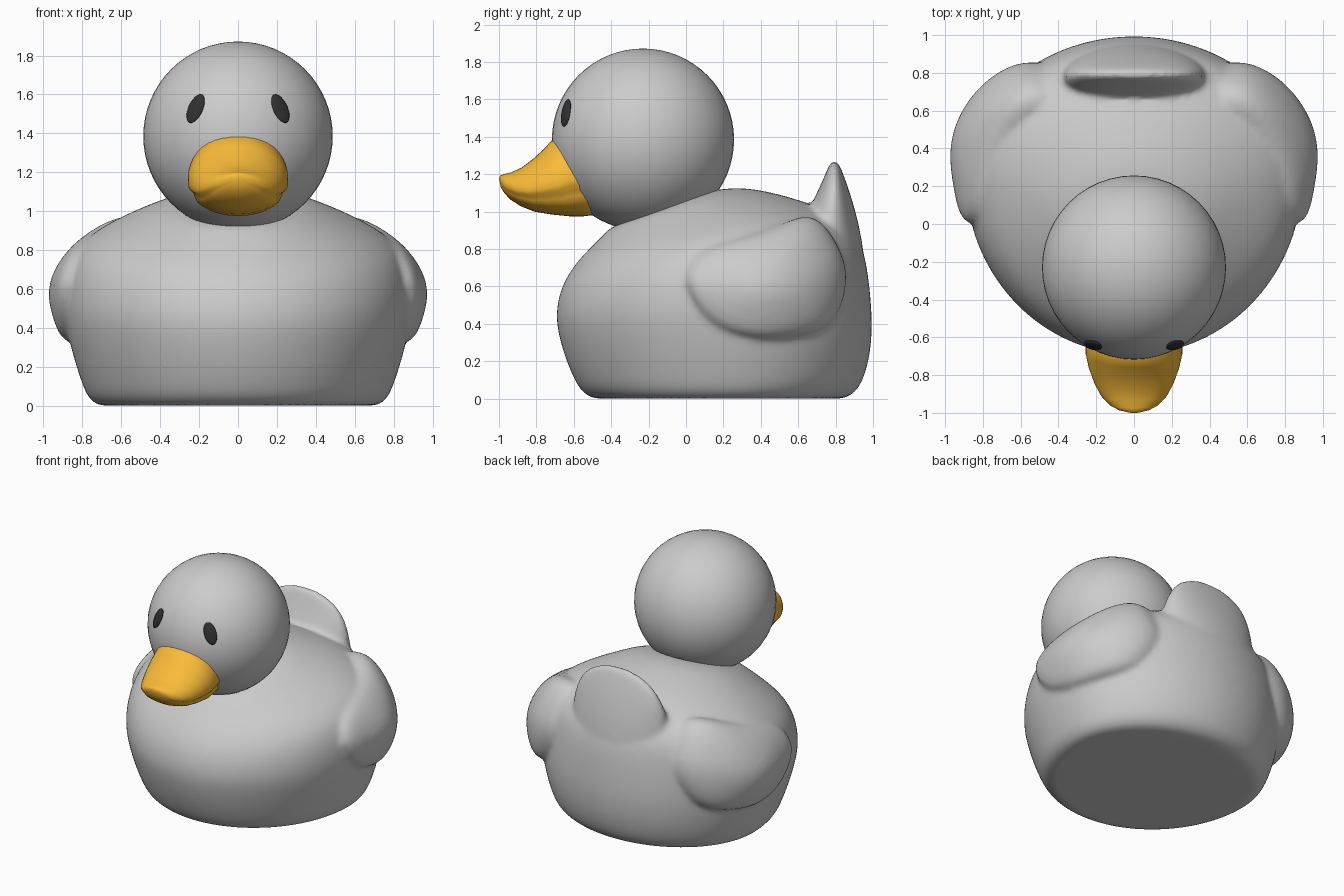
import bpy, bmesh, math
from mathutils import Vector, Matrix

if "Cube" in bpy.data.objects:
    bpy.data.objects.remove(bpy.data.objects["Cube"])

SEG = 40


def material(name, rgb):
    m = bpy.data.materials.new(name)
    m.diffuse_color = (*rgb, 1)
    m.use_nodes = True
    m.node_tree.nodes["Principled BSDF"].inputs["Base Color"].default_value = m.diffuse_color
    return m


def finish(bm, name, mat=None):
    bmesh.ops.recalc_face_normals(bm, faces=bm.faces)
    for f in bm.faces:
        f.smooth = True
    me = bpy.data.meshes.new(name)
    bm.to_mesh(me)
    bm.free()
    ob = bpy.data.objects.new(name, me)
    bpy.context.collection.objects.link(ob)
    if mat:
        me.materials.append(mat)
    return ob


def loft(bm, rings):
    """Skin closed loops of points and cap both ends."""
    loops = [[bm.verts.new(p) for p in r] for r in rings]
    n = len(loops[0])
    for a, b in zip(loops, loops[1:]):
        for i in range(n):
            j = (i + 1) % n
            bm.faces.new((a[i], a[j], b[j], b[i]))
    for end in (loops[0], loops[-1]):
        bm.faces.new(end)


def oval(y0, z0, y1, z1, w, split=0.5, groove=None):
    """Egg-shaped loop between two centre-line points, half width w at split."""
    pts = []
    for i in range(SEG):
        a = 2 * math.pi * i / SEG
        v, x = -math.cos(a), w * math.sin(a)
        t = split * (1 + v) if v < 0 else split + (1 - split) * v
        if groove:
            k = 1 - 0.07 * math.exp(-((t - groove) / 0.06) ** 2)
            x *= k
            t = split + (t - split) * k
        pts.append((x, y0 + (y1 - y0) * t, z0 + (z1 - z0) * t))
    return pts


bm = bmesh.new()

# Body: rings that tilt up toward the back near the top
loft(bm, [oval(*r, split=0.56) for r in (
    (-.46, 0, .81, 0, .69), (-.50, 0, .85, 0, .72), (-.56, .035, .91, .035, .77),
    (-.60, .10, .95, .10, .80), (-.65, .22, .985, .22, .84),
    (-.69, .36, 1.0, .38, .88), (-.70, .47, .99, .54, .90),
    (-.67, .60, .97, .72, .89), (-.61, .70, .93, .86, .85),
    (-.55, .77, .84, .96, .76), (-.48, .84, .68, 1.04, .62),
    (-.42, .90, .45, 1.11, .45), (-.40, .92, .17, 1.15, .30))])

# Upturned tail
loft(bm, [oval(yf, z, yb, z, w) for yf, yb, z, w in (
    (.52, .97, .60, .42), (.58, .95, .80, .40), (.63, .92, .95, .38),
    (.67, .895, 1.04, .36), (.71, .87, 1.12, .325), (.74, .845, 1.19, .27),
    (.762, .825, 1.24, .19), (.775, .81, 1.27, .09))])

# Wings: padded outline wrapped onto the body flank
outline = [(0, .60), (.01, .69), (.07, .78), (.2, .84), (.4, .89), (.57, .96),
           (.66, .985), (.75, .93), (.84, .77), (.865, .65), (.84, .51),
           (.77, .37), (.6, .33), (.4, .315), (.2, .36), (.07, .47)]


def flank(y, z):
    w = .90 - (1.5 * (z - .55) ** 2 if z > .55 else .2 * (.55 - z))
    semi = .95 if y < .25 else .75
    return w * math.sqrt(max(.05, 1 - ((y - .25) / semi) ** 2))


def wing_ring(side, s, lift, base):
    pts = []
    for y, z in outline:
        y, z = .45 + (y - .45) * s, .63 + (z - .63) * s
        puff = .06 + max(0, y - .2) * .13
        pts.append((side * (flank(y, z) + base + puff * lift), y, z))
    return pts


for side in (-1, 1):
    loft(bm, [wing_ring(side, *r) for r in (
        (.05, 0, -.12), (.5, 0, -.12), (.97, 0, -.12), (1, 0, 0), (1, .45, 0),
        (.95, .75, 0), (.83, .95, 0), (.6, 1.05, 0), (.3, 1.1, 0), (.05, 1.1, 0))])

body = finish(bm, "body_with_wings_and_tail")
sub = body.modifiers.new("round", 'SUBSURF')
sub.levels = sub.render_levels = 2
rm = body.modifiers.new("fuse", 'REMESH')
rm.mode = 'VOXEL'
rm.voxel_size = 0.02
rm.use_smooth_shade = True
sm = body.modifiers.new("soften", 'SMOOTH')
sm.factor, sm.iterations = 0.5, 4

# Head
C, R = Vector((0, -.23, 1.385)), .487
bm = bmesh.new()
bmesh.ops.create_uvsphere(bm, u_segments=48, v_segments=32, radius=R,
                          matrix=Matrix.Translation(C))
finish(bm, "head")

# Beak with a mouth groove
bm = bmesh.new()
loft(bm, [oval(*r, split=.54, groove=.70) for r in (
    (-.52, 1.38, -.42, .99, .235), (-.70, 1.40, -.55, .975, .257),
    (-.76, 1.335, -.62, .975, .257), (-.82, 1.28, -.72, .985, .238),
    (-.88, 1.235, -.81, 1.0, .21), (-.935, 1.21, -.885, 1.03, .175),
    (-.975, 1.20, -.94, 1.065, .13), (-.993, 1.193, -.972, 1.10, .085),
    (-1.0, 1.18, -.99, 1.13, .035))])
finish(bm, "beak", material("orange", (.95, .5, .04)))

# Eyes lie flat on the head, tops leaning inward
black = material("black", (.03, .03, .03))
for side, name in ((-1, "eye_left"), (1, "eye_right")):
    n = (Vector((side * .217, -.64, 1.527)) - C).normalized()
    m = (Matrix.Translation(C + n * R) @ n.to_track_quat('Z', 'Y').to_matrix().to_4x4()
         @ Matrix.Rotation(side * .3, 4, 'Z') @ Matrix.Diagonal((.043, .08, .014, 1)))
    bm = bmesh.new()
    bmesh.ops.create_uvsphere(bm, u_segments=24, v_segments=12, radius=1, matrix=m)
    finish(bm, name, black)
